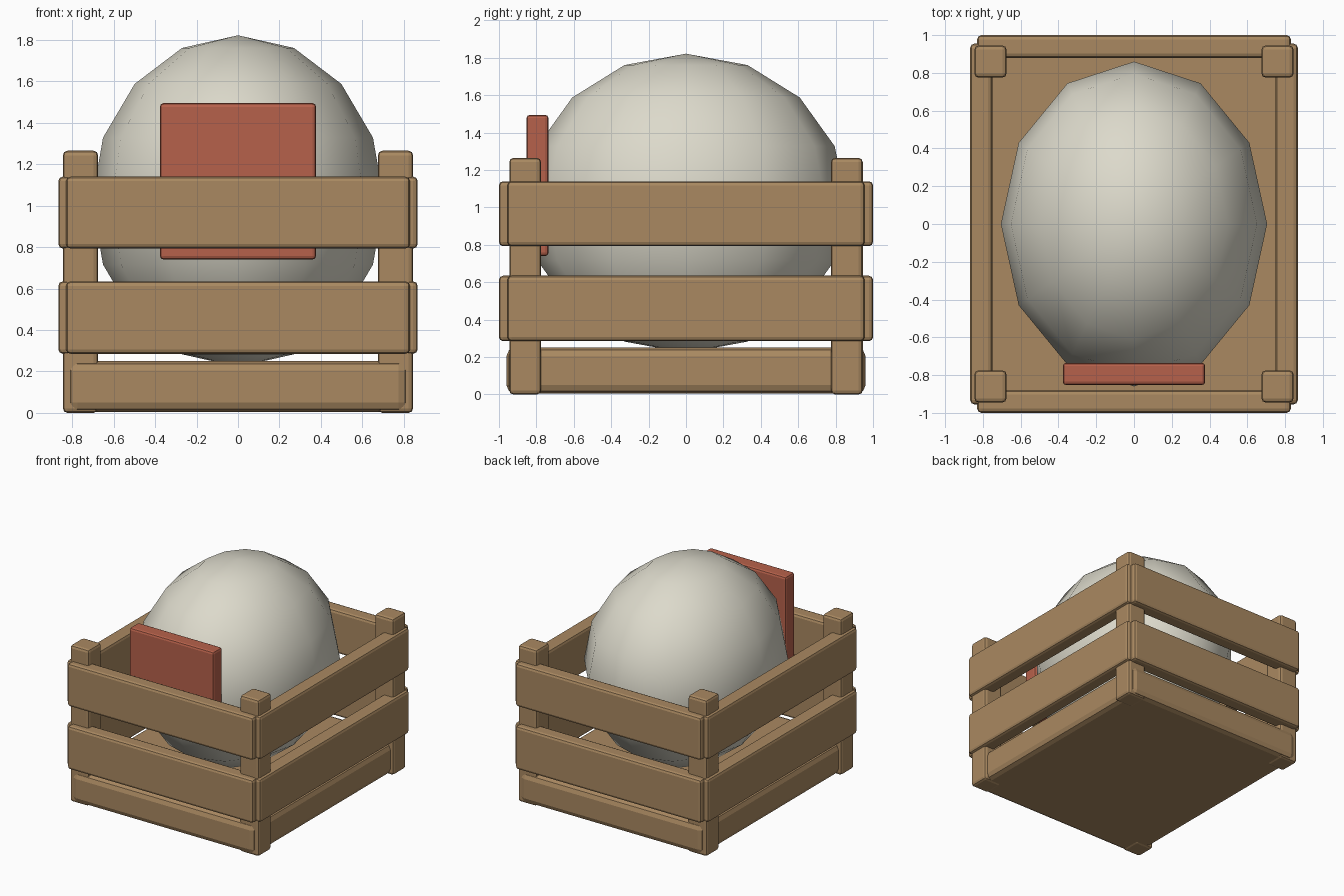
import bpy

cube = bpy.data.objects.get("Cube")
if cube:
    bpy.data.objects.remove(cube, do_unlink=True)


def material(name, colour):
    m = bpy.data.materials.new(name)
    m.use_nodes = True
    m.diffuse_color = (*colour, 1)
    m.node_tree.nodes["Principled BSDF"].inputs["Base Color"].default_value = (*colour, 1)
    return m


wood = material("crate wood", (0.40, 0.25, 0.12))
shell = material("pale cream", (0.72, 0.70, 0.60))
red = material("sign red", (0.47, 0.12, 0.07))


def box(name, x, y, z, mat, bevel=0.022):
    """Rounded board spanning the given (min, max) ranges."""
    spans = (x, y, z)
    bpy.ops.mesh.primitive_cube_add(size=1, location=[(a + b) / 2 for a, b in spans])
    ob = bpy.context.object
    ob.name = name
    ob.scale = [b - a for a, b in spans]
    bpy.ops.object.transform_apply(location=False, rotation=False, scale=True)
    mod = ob.modifiers.new("rounded edges", "BEVEL")
    mod.width = bevel
    mod.segments = 2
    ob.data.materials.append(mat)
    return ob


def mirrored(low, high, side):
    return tuple(sorted((low * side, high * side)))


# Thick base board
box("base", (-0.82, 0.82), (-0.96, 0.96), (0.005, 0.25), wood, 0.045)

# Corner posts
for sx, side in ((-1, "right"), (1, "left")):
    for sy, end in ((-1, "front"), (1, "back")):
        box(f"{end}_{side}_post", mirrored(0.675, 0.845, sx),
            mirrored(0.775, 0.945, sy), (0, 1.265), wood)

# Two rows of slats around the crate
for row, z in (("lower", (0.285, 0.635)), ("upper", (0.793, 1.14))):
    for s, end, side in ((-1, "front", "right"), (1, "back", "left")):
        box(f"{row}_{end}_slat", (-0.83, 0.83), mirrored(0.88, 1.0, s), z, wood)
        box(f"{row}_{side}_slat", mirrored(0.75, 0.867, s), (-0.955, 0.955), z, wood)

# Large smooth egg-shaped load
bpy.ops.mesh.primitive_uv_sphere_add(segments=12, ring_count=8, radius=1, location=(0, 0, 1.022))
load = bpy.context.object
load.name = "round_load"
load.scale = (0.705, 0.86, 0.80)
bpy.ops.object.transform_apply(location=False, rotation=False, scale=True)
bpy.ops.object.shade_smooth()
load.data.materials.append(shell)

# Blank sign on the front of the load
box("sign", (-0.377, 0.377), (-0.853, -0.735), (0.74, 1.495), red, 0.018)
